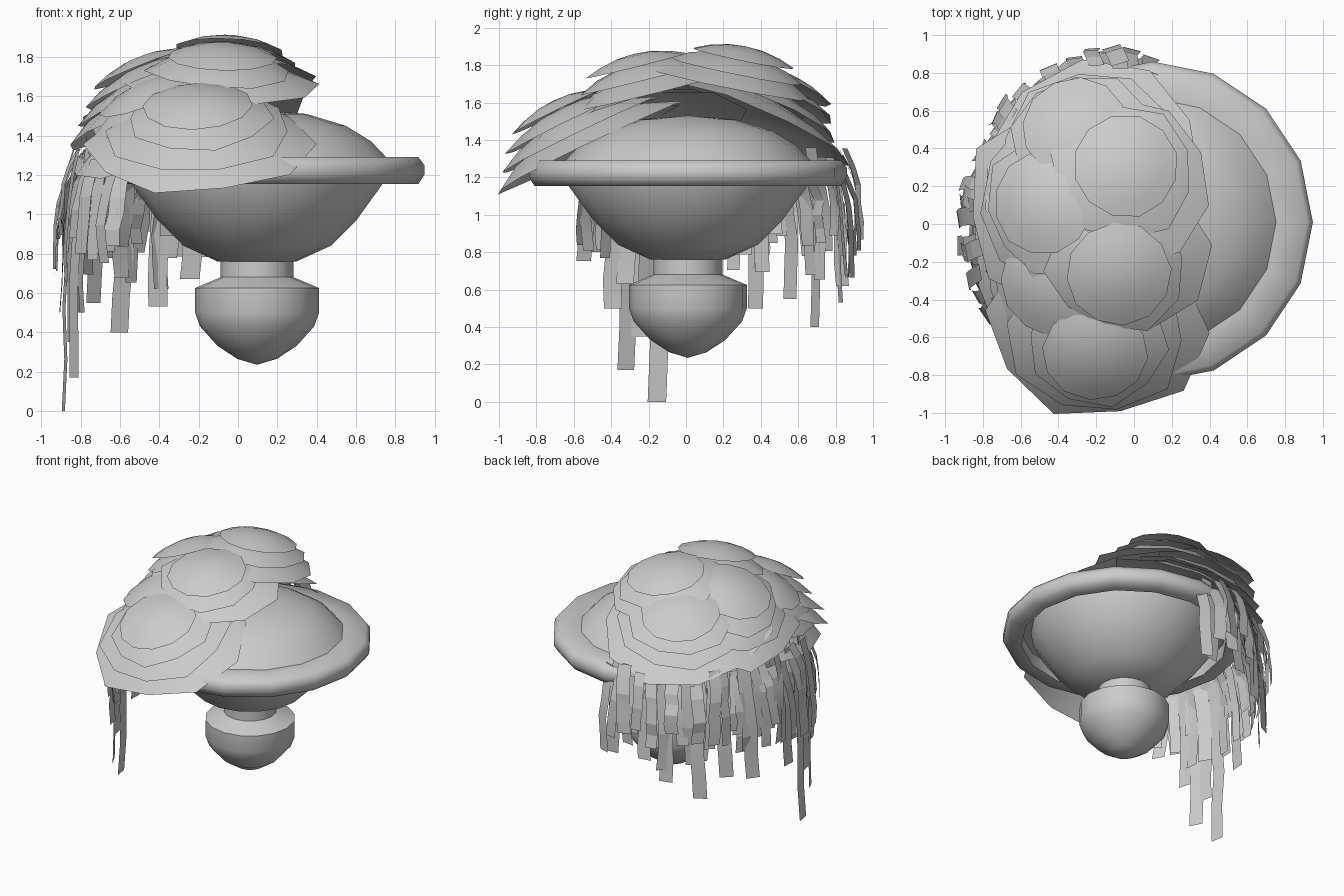
import bpy, bmesh, random
from math import sin, cos, pi, radians
from mathutils import Vector, Matrix

random.seed(4)
cube = bpy.data.objects.get("Cube")
if cube:
    bpy.data.objects.remove(cube)

grey = bpy.data.materials.new("plain grey")
grey.use_nodes = True
grey.diffuse_color = (0.6, 0.6, 0.6, 1)
grey.node_tree.nodes["Principled BSDF"].inputs["Base Color"].default_value = (0.6, 0.6, 0.6, 1)


def finish(bm, name, smooth):
    mesh = bpy.data.meshes.new(name)
    bm.to_mesh(mesh)
    bm.free()
    mesh.materials.append(grey)
    obj = bpy.data.objects.new(name, mesh)
    bpy.context.collection.objects.link(obj)
    bpy.ops.object.select_all(action='DESELECT')
    obj.select_set(True)
    bpy.context.view_layer.objects.active = obj
    bpy.ops.object.shade_smooth_by_angle(angle=radians(smooth))


def lathe(name, profile, closed=False, smooth=35, sides=16):
    """Spin a (radius, height) profile about the pot's axis."""
    bm = bmesh.new()
    verts = [bm.verts.new((r, 0, z)) for r, z in profile]
    pairs = list(zip(verts, verts[1:]))
    if closed:
        pairs.append((verts[-1], verts[0]))
    edges = [bm.edges.new(p) for p in pairs]
    bmesh.ops.spin(bm, geom=verts + edges, axis=(0, 0, 1), cent=(0, 0, 0),
                   angle=2 * pi, steps=sides)
    bmesh.ops.remove_doubles(bm, verts=bm.verts, dist=0.0005)
    bmesh.ops.recalc_face_normals(bm, faces=bm.faces)
    bmesh.ops.translate(bm, verts=bm.verts, vec=(0.097, 0.01, 0))
    finish(bm, name, smooth)


# Pot: pointed foot with neck, bowl, rim and mound of soil
lathe("foot", [(0, 0.235), (0.1, 0.265), (0.2, 0.33), (0.29, 0.43), (0.315, 0.5),
               (0.315, 0.625), (0.185, 0.68), (0.185, 0.78)], smooth=62)
lathe("bowl", [(0, 0.76), (0.2, 0.76), (0.375, 0.84), (0.505, 0.97),
               (0.635, 1.15), (0.66, 1.28)])
lathe("rim", [(0.72, 1.155), (0.82, 1.155), (0.85, 1.2), (0.85, 1.25),
              (0.82, 1.29), (0.655, 1.29), (0.655, 1.25), (0.72, 1.25)], closed=True, smooth=62)
lathe("soil_mound", [(0.665, 1.28), (0.58, 1.37), (0.45, 1.45), (0.25, 1.51), (0, 1.53)])


def leaf_shell(bm, apex, normal, radius, height, sides, rough):
    """Shallow open dome with a ragged edge."""
    mat = Matrix.Translation(apex) @ normal.to_track_quat('Z', 'Y').to_matrix().to_4x4()
    top = bm.verts.new(apex)
    ragged = [1 + random.uniform(-rough, rough * 0.6) for _ in range(sides)]
    previous = None
    for t in (0.35, 0.7, 1):
        ring = []
        for i in range(sides):
            a = 2 * pi * i / sides
            r = radius * t * (ragged[i] if t == 1 else 1)
            ring.append(bm.verts.new(mat @ Vector((r * cos(a), r * sin(a), -height * t * t))))
        for i in range(sides):
            j = (i + 1) % sides
            if previous:
                bm.faces.new((previous[i], ring[i], ring[j], previous[j]))
            else:
                bm.faces.new((top, ring[i], ring[j]))
        previous = ring


# Foliage clumps: apex, outward direction, tilt in degrees, inward step, layers
clumps = [
    ("back_right", (-0.33, 0.54, 1.75), (-0.4, 0.9), 24, 0.06, 4),
    ("back_top", (-0.04, 0.32, 1.9), (0.25, 0.9), 12, 0.035, 3),
    ("side_right", (-0.5, 0.12, 1.8), (-1, 0.25), 22, 0.03, 4),
    ("front_top", (-0.08, -0.28, 1.86), (0.1, -1), 14, 0.045, 3),
    ("side_front", (-0.47, -0.33, 1.67), (-0.85, -0.45), 25, 0.03, 4),
    ("front_low", (-0.21, -0.71, 1.61), (-0.1, -1), 26, 0.042, 4),
]
for name, apex, out, tilt, inward, layers in clumps:
    out = Vector((out[0], out[1], 0)).normalized()
    normal = out * sin(radians(tilt)) + Vector((0, 0, cos(radians(tilt))))
    bm = bmesh.new()
    for i in range(layers):
        centre = Vector(apex) - out * inward * i - Vector((0, 0, 0.038 * i))
        leaf_shell(bm, centre, normal, 0.28 + 0.1 * i, 0.065 + 0.03 * i,
                   12 if i == 0 else 10, 0.02 if i == 0 else 0.1)
    finish(bm, "foliage_" + name, 25)


def strand(bm, azimuth, end, width, reach):
    """Kinked ribbon that leaves the foliage and hangs down."""
    a = radians(azimuth)
    out = Vector((cos(a), sin(a), 0))
    side = Vector((-sin(a), cos(a), 0))
    start = random.uniform(1.22, 1.36)
    steps = 5
    left = right = None
    sway = 0
    twist = random.uniform(-0.3, 0.3)
    for k in range(steps + 1):
        t = k / steps
        r = reach - 0.09 * (1 - t) ** 3 + random.uniform(-0.01, 0.01)
        sway += random.uniform(-0.015, 0.015)
        centre = out * r + side * sway + Vector((0, 0.02, start + (end - start) * t))
        half = (side * cos(twist) + out * sin(twist)) * width / 2
        pair = bm.verts.new(centre - half), bm.verts.new(centre + half)
        if left:
            bm.faces.new((left, right, pair[1], pair[0]))
        left, right = pair


# Trailing strands: a dense fringe, then a few long ones
bm = bmesh.new()
fringe = 54
for i in range(fringe):
    azimuth = 86 + 136 * i / (fringe - 1) + random.uniform(-1.5, 1.5)
    strand(bm, azimuth, random.uniform(0.62, 0.92), random.uniform(0.07, 0.105),
           random.uniform(0.84, 0.94))
for azimuth, end in ((188, 0), (202, 0.17), (195, 0.35), (207, 0.5), (180, 0.5),
                     (156, 0.5), (131, 0.4), (117, 0.53), (145, 0.55)):
    strand(bm, azimuth, end, 0.1, 0.9)
finish(bm, "trailing_strands", 10)
